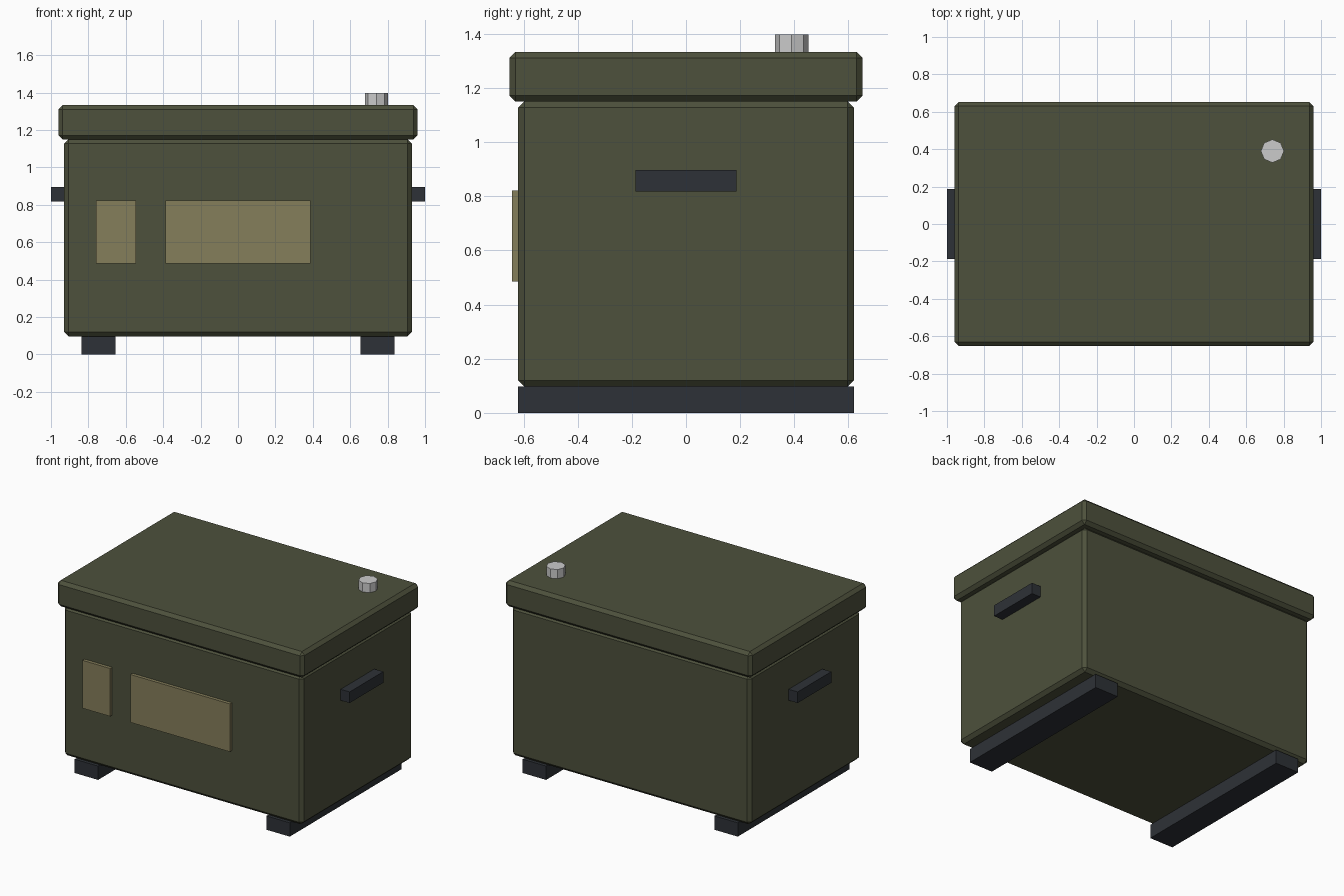
import bpy

if "Cube" in bpy.data.objects:
    bpy.data.objects.remove(bpy.data.objects["Cube"])


def material(name, rgb):
    mat = bpy.data.materials.new(name)
    mat.diffuse_color = (*rgb, 1)
    mat.use_nodes = True
    mat.node_tree.nodes["Principled BSDF"].inputs["Base Color"].default_value = mat.diffuse_color
    return mat


olive = material("olive_paint", (0.075, 0.082, 0.045))
tan = material("tan_panel", (0.235, 0.21, 0.105))
dark = material("dark_rubber", (0.027, 0.031, 0.038))


def box(name, x, y, z, mat, bevel=0):
    """Box from (min, max) ranges, with optional chamfered edges."""
    lo, hi = zip(x, y, z)
    bpy.ops.mesh.primitive_cube_add(
        size=1, location=[(a + b) / 2 for a, b in zip(lo, hi)])
    ob = bpy.context.object
    ob.name = name
    ob.scale = [b - a for a, b in zip(lo, hi)]
    bpy.ops.object.transform_apply(location=False, rotation=False, scale=True)
    ob.data.materials.append(mat)
    if bevel:
        mod = ob.modifiers.new("chamfer", 'BEVEL')
        mod.width = bevel
        mod.segments = 1
    return ob


# Main case and overhanging lid
box("case_body", (-0.93, 0.93), (-0.62, 0.62), (0.097, 1.15), olive, 0.023)
box("lid", (-0.96, 0.96), (-0.652, 0.652), (1.15, 1.333), olive, 0.022)

# Front panels
box("small_front_panel", (-0.76, -0.545), (-0.643, -0.61), (0.485, 0.822), tan)
box("large_front_panel", (-0.387, 0.387), (-0.643, -0.61), (0.485, 0.822), tan)

# Skids and side handles, mirrored left and right
for side, s in (("left", -1), ("right", 1)):
    box(f"{side}_skid", sorted((s * 0.655, s * 0.837)), (-0.62, 0.62), (0, 0.097), dark)
    box(f"{side}_handle", sorted((s * 0.92, s * 1.0)), (-0.187, 0.187), (0.818, 0.896), dark)

# Octagonal cap on the lid
bpy.ops.mesh.primitive_cylinder_add(
    vertices=8, radius=0.062, depth=0.075, location=(0.74, 0.39, 1.36))
bpy.context.object.name = "lid_cap"
